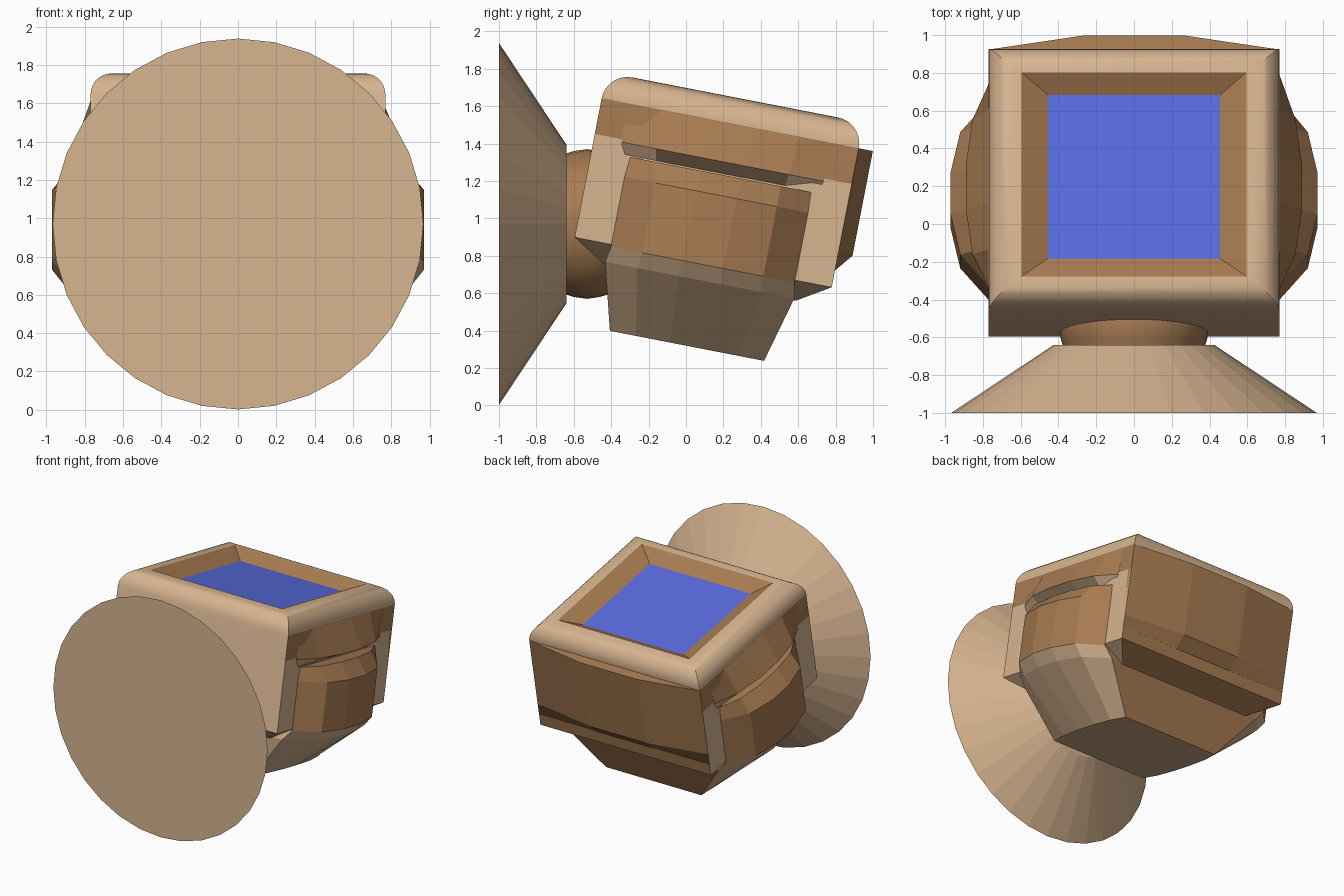
import bpy, bmesh
from math import radians, sin, cos, pi
from mathutils import Matrix

if "Cube" in bpy.data.objects:
    bpy.data.objects.remove(bpy.data.objects["Cube"])


def material(name, rgb):
    m = bpy.data.materials.new(name)
    m.diffuse_color = (*rgb, 1)
    m.use_nodes = True
    m.node_tree.nodes["Principled BSDF"].inputs["Base Color"].default_value = m.diffuse_color
    return m


TAN = material("tan", (0.68, 0.46, 0.28))
BROWN = material("brown", (0.39, 0.20, 0.085))
BLUE = material("blue", (0.10, 0.15, 0.75))
MATS = [TAN, BROWN, BLUE]
TILT = Matrix.Translation((0, 0, 1)) @ Matrix.Rotation(radians(-11), 4, 'X')
MID = 0.135          # centre of the head along its own y axis


def loft(name, rings, paint, matrix=TILT, smooth=None):
    """Skin a list of equal-length rings, cap both ends, paint each face by centre and normal."""
    bm = bmesh.new()
    loops = [[bm.verts.new(p) for p in r] for r in rings]
    n = len(loops[0])
    for a, b in zip(loops, loops[1:]):
        for i in range(n):
            j = (i + 1) % n
            bm.faces.new((a[i], a[j], b[j], b[i]))
    bm.faces.new(loops[0][::-1])
    bm.faces.new(loops[-1])
    bmesh.ops.recalc_face_normals(bm, faces=bm.faces)
    bm.normal_update()
    for f in bm.faces:
        f.material_index = paint(f.calc_center_median(), f.normal)
    me = bpy.data.meshes.new(name)
    bm.to_mesh(me)
    bm.free()
    for m in MATS:
        me.materials.append(m)
    ob = bpy.data.objects.new(name, me)
    bpy.context.collection.objects.link(ob)
    ob.matrix_world = matrix
    if smooth:
        bpy.ops.object.select_all(action='DESELECT')
        bpy.context.view_layer.objects.active = ob
        ob.select_set(True)
        bpy.ops.object.shade_smooth_by_angle(angle=radians(smooth))
    return ob


def rect(x, y, z):
    return [(sx * x, MID + sy * y, z) for sx, sy in ((1, -1), (1, 1), (-1, 1), (-1, -1))]


def bowed(z, half, x_end, x_mid, x_max):
    """Ring whose two long sides bow outward in five facets."""
    xs = (x_end, x_mid, x_max, x_max, x_mid, x_end)
    ys = [MID + half * k for k in (-1, -0.66, -0.22, 0.22, 0.66, 1)]
    right = [(x, y, z) for x, y in zip(xs, ys)]
    return right + [(-x, y, z) for x, y, _ in reversed(right)]


def circle(y, r, n):
    return [(r * sin(2 * pi * i / n), y, 0.97 + r * cos(2 * pi * i / n)) for i in range(n)]


# Main housing: chamfered bottom, rounded top edge, sunken screen
R = 0.14
rings = [rect(0.60, 0.525, -0.32), rect(0.77, 0.70, -0.213), rect(0.77, 0.70, 0.35)]
for i in range(9):
    a = pi / 2 * i / 8
    d = R * (1 - cos(a))
    rings.append(rect(0.77 - d, 0.70 - d, 0.545 + R * sin(a)))
rings += [rect(0.595, 0.55, 0.685), rect(0.455, 0.44, 0.615)]


def paint_housing(c, n):
    if c.z > 0.61 and abs(c.x) < 0.01 and n.z > 0.99 and abs(c.y - MID) < 0.1:
        return 2
    if 0.62 < c.z < 0.67 and (c.x * n.x < -0.05 or (c.y - MID) * n.y < -0.05):
        return 1
    if c.z < 0.545 and n.y > 0.5:
        return 1
    return 1 if 0.35 < c.z < 0.545 and abs(n.x) > 0.9 else 0


loft("housing", rings, paint_housing, smooth=25)

# Flared bands above the side panels
loft("side_bands",
     [bowed(0.27, 0.53, 0.765, 0.765, 0.765), bowed(0.335, 0.55, 0.772, 0.855, 0.89),
      bowed(0.545, 0.57, 0.768, 0.768, 0.768)],
     lambda c, n: 1 if c.z > 0.34 else 0)

# Bulging side panels that run down into the tapered underside
loft("side_panels_and_base",
     [bowed(-0.668, 0.42, 0.43, 0.46, 0.47), bowed(-0.31, 0.515, 0.70, 0.85, 0.905),
      bowed(-0.225, 0.50, 0.77, 0.92, 0.972), bowed(0.155, 0.50, 0.77, 0.92, 0.972),
      bowed(0.265, 0.50, 0.765, 0.845, 0.875)],
     lambda c, n: 1 if c.z > -0.225 or n.y > 0.8 else 0)


# Bowed panel on the back
def back_ring(z, depth):
    pts = [(-0.77, 0.835), (-0.26, depth), (0.26, depth), (0.77, 0.835), (0.77, 0.80), (-0.77, 0.80)]
    return [(x, y, z) for x, y in pts]


loft("back_panel", [back_ring(-0.12, 0.836), back_ring(-0.026, 0.912), back_ring(0.544, 0.912)],
     lambda c, n: 1)

# Wall cone and the joint that holds the head
loft("wall_cone", [circle(-1, 0.968, 32), circle(-0.64, 0.425, 32)],
     lambda c, n: 0, Matrix())
loft("joint", [circle(y, r, 32) for y, r in
               ((-0.68, 0.365), (-0.60, 0.39), (-0.53, 0.40), (-0.46, 0.39), (-0.38, 0.365))],
     lambda c, n: 1, Matrix(), smooth=30)
